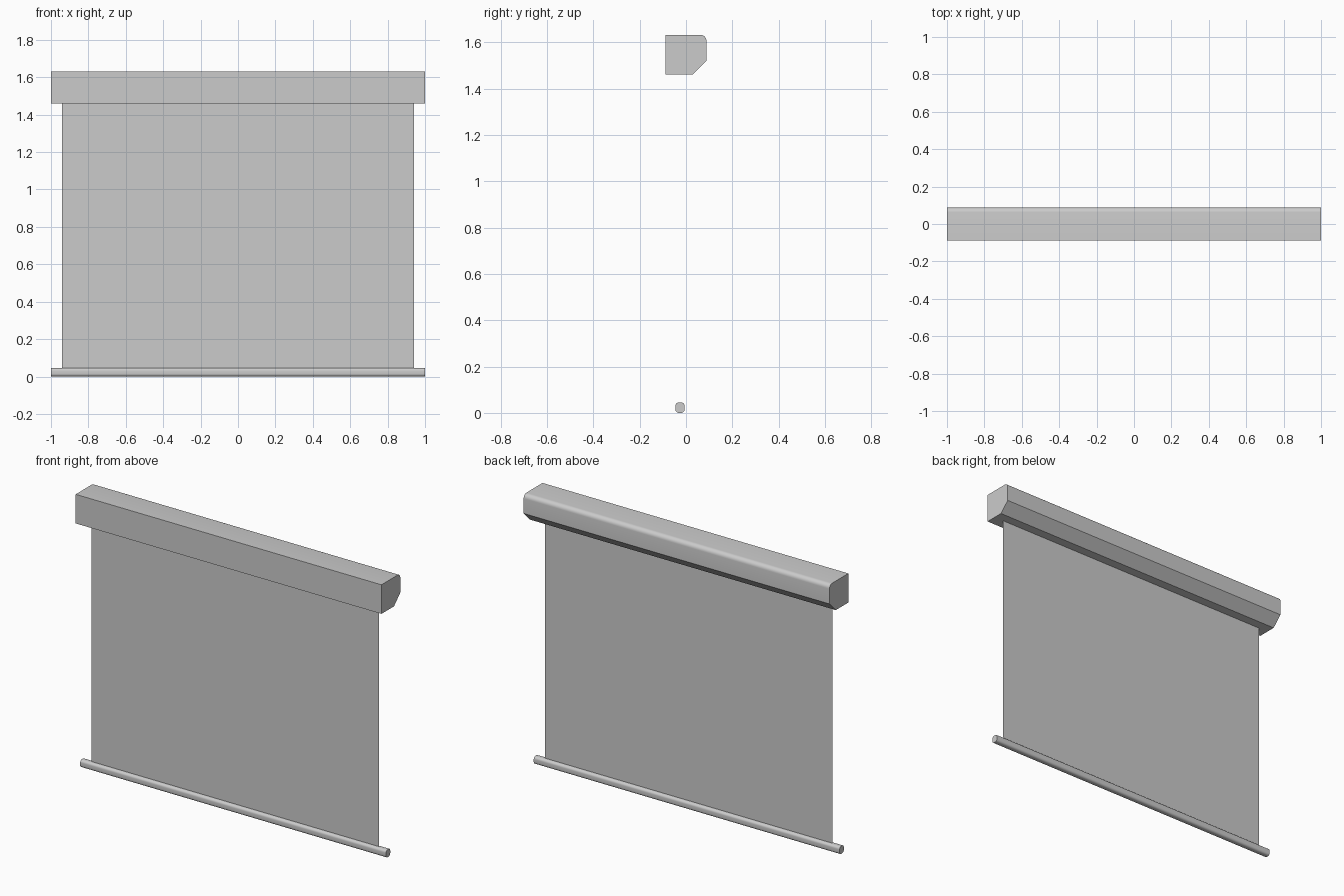
import bpy
import bmesh
from math import cos, sin, radians, pi

cube = bpy.data.objects.get("Cube")
if cube:
    bpy.data.objects.remove(cube, do_unlink=True)

# Single light grey finish
grey = bpy.data.materials.new("light_grey")
grey.use_nodes = True
colour = (0.6, 0.6, 0.6, 1)
grey.diffuse_color = colour
grey.node_tree.nodes["Principled BSDF"].inputs["Base Color"].default_value = colour


def add_object(name, bm):
    mesh = bpy.data.meshes.new(name)
    bm.to_mesh(mesh)
    bm.free()
    mesh.materials.append(grey)
    obj = bpy.data.objects.new(name, mesh)
    bpy.context.collection.objects.link(obj)
    bpy.ops.object.select_all(action="DESELECT")
    obj.select_set(True)
    bpy.context.view_layer.objects.active = obj
    return obj


def arc(cy, cz, radius, start, steps=6):
    """Quarter-circle corner in the y-z plane."""
    angles = [radians(start) + pi / 2 * i / steps for i in range(steps + 1)]
    return [(cy + radius * cos(a), cz + radius * sin(a)) for a in angles]


def extrude_profile(name, profile, half_length):
    """Sweep a closed y-z profile along x, with flat ends."""
    bm = bmesh.new()
    face = bm.faces.new([bm.verts.new((-half_length, y, z)) for y, z in profile])
    result = bmesh.ops.extrude_face_region(bm, geom=[face], use_keep_orig=True)
    moved = [v for v in result["geom"] if isinstance(v, bmesh.types.BMVert)]
    bmesh.ops.translate(bm, verts=moved, vec=(2 * half_length, 0, 0))
    bmesh.ops.recalc_face_normals(bm, faces=bm.faces)
    obj = add_object(name, bm)
    bpy.ops.object.shade_smooth_by_angle(angle=radians(35))
    return obj


# Housing: box with a chamfered lower back and a rounded upper back edge
front, back, bottom, top, r = -0.088, 0.088, 1.46, 1.632, 0.025
housing = [(front, top), (front, bottom), (0.029, bottom), (back, 1.519)]
housing += arc(back - r, top - r, r, 0)
extrude_profile("housing", housing, 1.0)

# Bottom bar: rounded rectangular rod
bar_y, bar_w, bar_h, r = -0.026, 0.02, 0.0225, 0.015
bar = []
for sy, sz, start in ((1, 1, 0), (-1, 1, 90), (-1, -1, 180), (1, -1, 270)):
    bar += arc(bar_y + sy * (bar_w - r), bar_h + sz * (bar_h - r), r, start)
extrude_profile("bottom_bar", bar, 1.0)

# Screen: thin sheet hanging from the housing to the bar
bm = bmesh.new()
corners = ((-1, 0.044), (1, 0.044), (1, bottom), (-1, bottom))
bm.faces.new([bm.verts.new((s * 0.94, bar_y, z)) for s, z in corners])
add_object("screen", bm)
